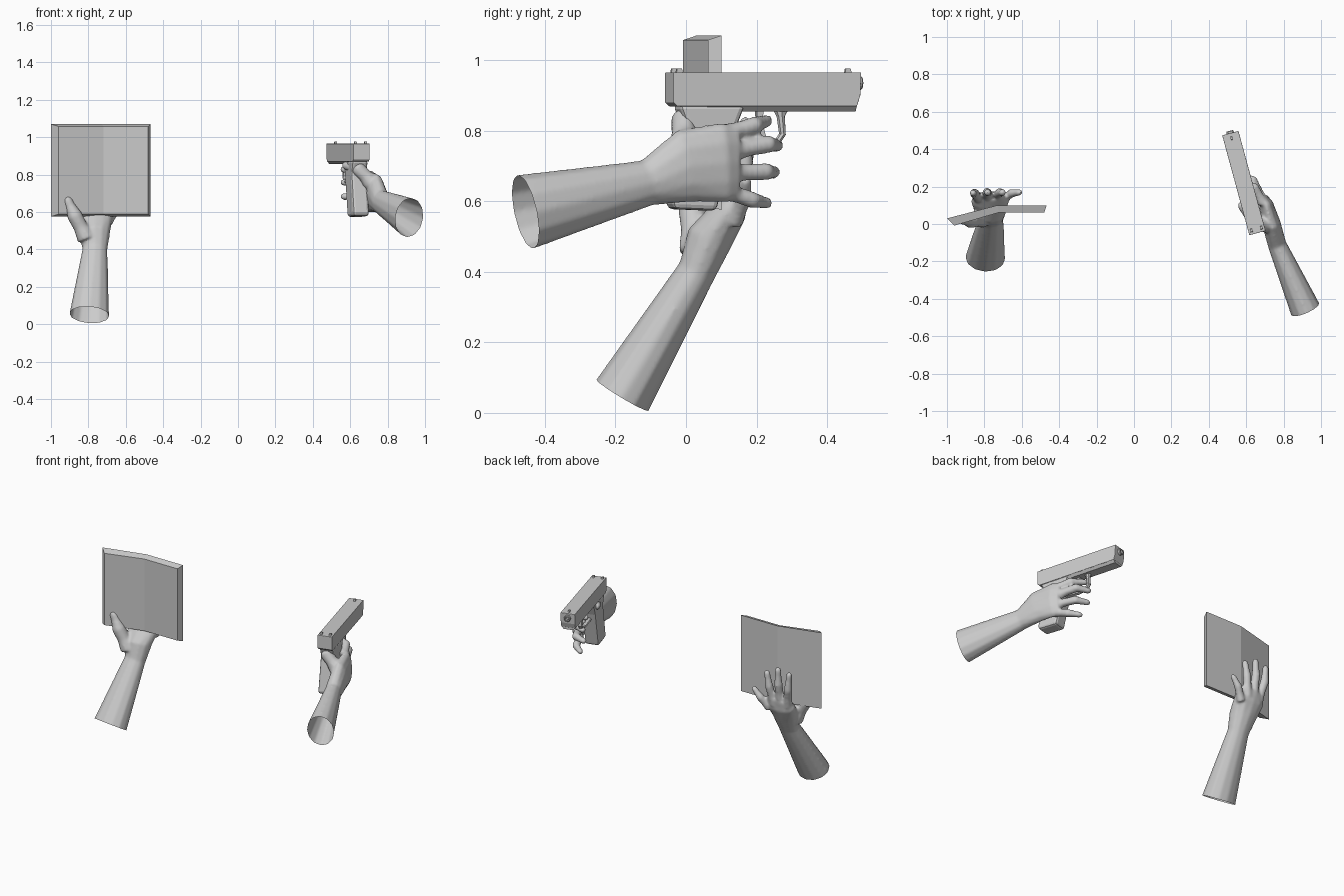
import bpy, bmesh, math
from mathutils import Vector, Matrix

if "Cube" in bpy.data.objects:
    bpy.data.objects.remove(bpy.data.objects["Cube"])

def finish(bm, name, matrix=None):
    bmesh.ops.recalc_face_normals(bm, faces=bm.faces)
    me = bpy.data.meshes.new(name)
    bm.to_mesh(me)
    bm.free()
    ob = bpy.data.objects.new(name, me)
    bpy.context.collection.objects.link(ob)
    if matrix is not None:
        ob.matrix_world = matrix
    return ob

def loft(bm, sections, side, n=12):
    """Elliptical rings through (centre, half size along side, other half size)."""
    pts = [Vector(s[0]) for s in sections]
    rings = []
    for i, (c, a, b) in enumerate(sections):
        d = (pts[min(i + 1, len(pts) - 1)] - pts[max(i - 1, 0)]).normalized()
        s = Vector(side)
        s = (s - d * s.dot(d)).normalized()
        t = d.cross(s)
        rings.append([bm.verts.new(pts[i] + s * a * math.cos(k * math.tau / n)
                                   + t * b * math.sin(k * math.tau / n)) for k in range(n)])
    for r, q in zip(rings, rings[1:]):
        for k in range(n):
            bm.faces.new((r[k], r[(k + 1) % n], q[(k + 1) % n], q[k]))
    bm.faces.new(rings[0][::-1])
    bm.faces.new(rings[-1])

def finger(bm, base, mid, tip, r0, r1, side):
    base, mid, tip = Vector(base), Vector(mid), Vector(tip)
    d = (tip - mid).normalized()
    rm = (r0 + r1) / 2
    loft(bm, [(base, r0, r0), (base.lerp(mid, .5), rm, rm), (mid, rm * 1.05, rm * 1.05),
              (mid.lerp(tip, .5), r1 * 1.03, r1 * 1.03), (tip - d * r1, r1, r1),
              (tip - d * r1 * .4, r1 * .8, r1 * .8), (tip, r1 * .4, r1 * .4)], side, 10)

def hand(name, arm, fingers, side, fside):
    bm = bmesh.new()
    c0, c1 = Vector(arm[0][0]), Vector(arm[1][0])
    d = (c1 - c0).normalized()
    # forearm runs past the cut so it can be opened afterwards
    loft(bm, [(c0 - d * .05, arm[0][1], arm[0][2])] + arm, side, 12)
    for f in fingers:
        finger(bm, *f, fside)
    ob = finish(bm, name)
    rm = ob.modifiers.new("fuse", 'REMESH')
    rm.mode = 'VOXEL'
    rm.voxel_size = .008
    sm = ob.modifiers.new("soften", 'SMOOTH')
    sm.factor = .5
    sm.iterations = 5
    dg = bpy.context.evaluated_depsgraph_get()
    out = bmesh.new()
    out.from_mesh(ob.evaluated_get(dg).to_mesh())
    ob.modifiers.clear()
    # open sleeve end
    bmesh.ops.bisect_plane(out, geom=out.verts[:] + out.edges[:] + out.faces[:],
                           plane_co=c0, plane_no=d, clear_inner=True)
    for f in out.faces:
        f.smooth = True
    out.to_mesh(ob.data)
    out.free()

# hand holding the panel
hand("panel_hand",
     [((-.795, -.18, .05), .107, .087), ((-.765, .03, .40), .067, .055),
      ((-.768, .065, .49), .085, .066), ((-.77, .125, .575), .103, .05),
      ((-.775, .15, .63), .08, .028)],
     [((-.83, .135, .59), (-.853, .165, .71), (-.862, .165, .825), .030, .019),
      ((-.785, .145, .60), (-.785, .168, .73), (-.782, .168, .84), .030, .019),
      ((-.74, .145, .58), (-.718, .168, .70), (-.70, .168, .80), .029, .019),
      ((-.70, .135, .54), (-.652, .165, .61), (-.603, .170, .668), .028, .018),
      ((-.81, .03, .46), (-.873, .018, .58), (-.922, .022, .685), .052, .027)],
     (1, 0, 0), (1, 0, 0))

# hand gripping the pistol
hand("pistol_hand",
     [((.915, -.455, .57), .108, .082), ((.765, -.11, .652), .066, .05),
      ((.735, .0, .70), .105, .05), ((.705, .11, .71), .115, .038),
      ((.69, .15, .71), .10, .02)],
     [((.69, .11, .79), (.645, .195, .815), (.548, .235, .83), .030, .019),
      ((.69, .12, .74), (.635, .235, .762), (.548, .265, .757), .030, .019),
      ((.69, .12, .68), (.635, .228, .684), (.548, .255, .682), .029, .019),
      ((.69, .11, .63), (.66, .19, .603), (.59, .238, .593), .028, .018),
      ((.71, .0, .76), (.65, -.01, .825), (.565, .115, .853), .050, .024)],
     (0, 0, 1), (0, 0, 1))

# bent panel: larger back outline, smaller front outline
bm = bmesh.new()
back = [(-1, .03), (-.73, .10), (-.467, .10)]
front = [(-.96, -.008), (-.72, .062), (-.48, .062)]
def column(pts, z):
    return [bm.verts.new((x, y, z)) for x, y in pts]
loops = [column(back, .575), column(back, 1.07), column(front, 1.057), column(front, .588)]
for i in range(4):
    a, b = loops[i], loops[(i + 1) % 4]
    for k in range(2):
        bm.faces.new((a[k], a[k + 1], b[k + 1], b[k]))
for k in (0, 2):
    bm.faces.new([l[k] for l in loops])
finish(bm, "bent_panel")

# pistol parts share one local frame: y along the barrel, rear end at y = 0
GUN = Matrix.Translation((.66, -.048, 0)) @ Matrix.Rotation(math.radians(15.2), 4, 'Z')

def prism(name, profile, lo, hi, axis, bevel=0):
    """Extrude a profile along x (profile is y,z) or y (profile is x,z)."""
    bm = bmesh.new()
    def ring(t):
        return [bm.verts.new((t, p, z) if axis == 'x' else (p, t, z)) for p, z in profile]
    r, q = ring(lo), ring(hi)
    n = len(profile)
    for k in range(n):
        bm.faces.new((r[k], r[(k + 1) % n], q[(k + 1) % n], q[k]))
    bm.faces.new(r)
    bm.faces.new(q)
    ob = finish(bm, name, GUN)
    if bevel:
        m = ob.modifiers.new("bevel", 'BEVEL')
        m.width = bevel
        m.segments = 2
    return ob

prism("slide", [(0, .88), (.012, .869), (.54, .869), (.55, .90), (.553, .965), (0, .965)],
      -.045, .045, 'x', .002)
prism("dust_cover", [(-.045, .872), (.045, .872), (.03, .855), (-.03, .855)], .10, .54, 'y')
prism("grip", [(.02, .875), (.045, .81), (.0, .60), (.004, .578), (.13, .573),
               (.137, .60), (.185, .80), (.215, .875)], -.044, .044, 'x', .014)
prism("trigger", [(.255, .86), (.275, .86), (.272, .82), (.282, .785), (.27, .785), (.257, .82)],
      -.01, .01, 'x')

bm = bmesh.new()
loft(bm, [((0, .328, .862), .017, .024), ((0, .328, .84), .016, .012), ((0, .333, .79), .015, .010),
          ((0, .318, .768), .015, .011), ((0, .26, .757), .015, .008),
          ((0, .16, .765), .015, .01)], (1, 0, 0), 8)
finish(bm, "trigger_guard", GUN)

# muzzle with a short bore
bm = bmesh.new()
prof = [(.02, .54), (.02, .562), (.017, .566), (.011, .566), (.011, .545)]
rings = [[bm.verts.new((r * math.cos(k * math.tau / 16), y, .935 + r * math.sin(k * math.tau / 16)))
          for k in range(16)] for r, y in prof]
for r, q in zip(rings, rings[1:]):
    for k in range(16):
        bm.faces.new((r[k], r[(k + 1) % 16], q[(k + 1) % 16], q[k]))
bm.faces.new(rings[-1])
finish(bm, "muzzle", GUN)

# sights
for name, x, y in (("rear_sight_left", -.028, .022), ("rear_sight_right", .028, .022),
                   ("front_sight", 0, .525)):
    prism(name, [(y - .01, .962), (y + .01, .962), (y + .007, .976), (y - .007, .976)],
          x - .006, x + .006, 'x')
